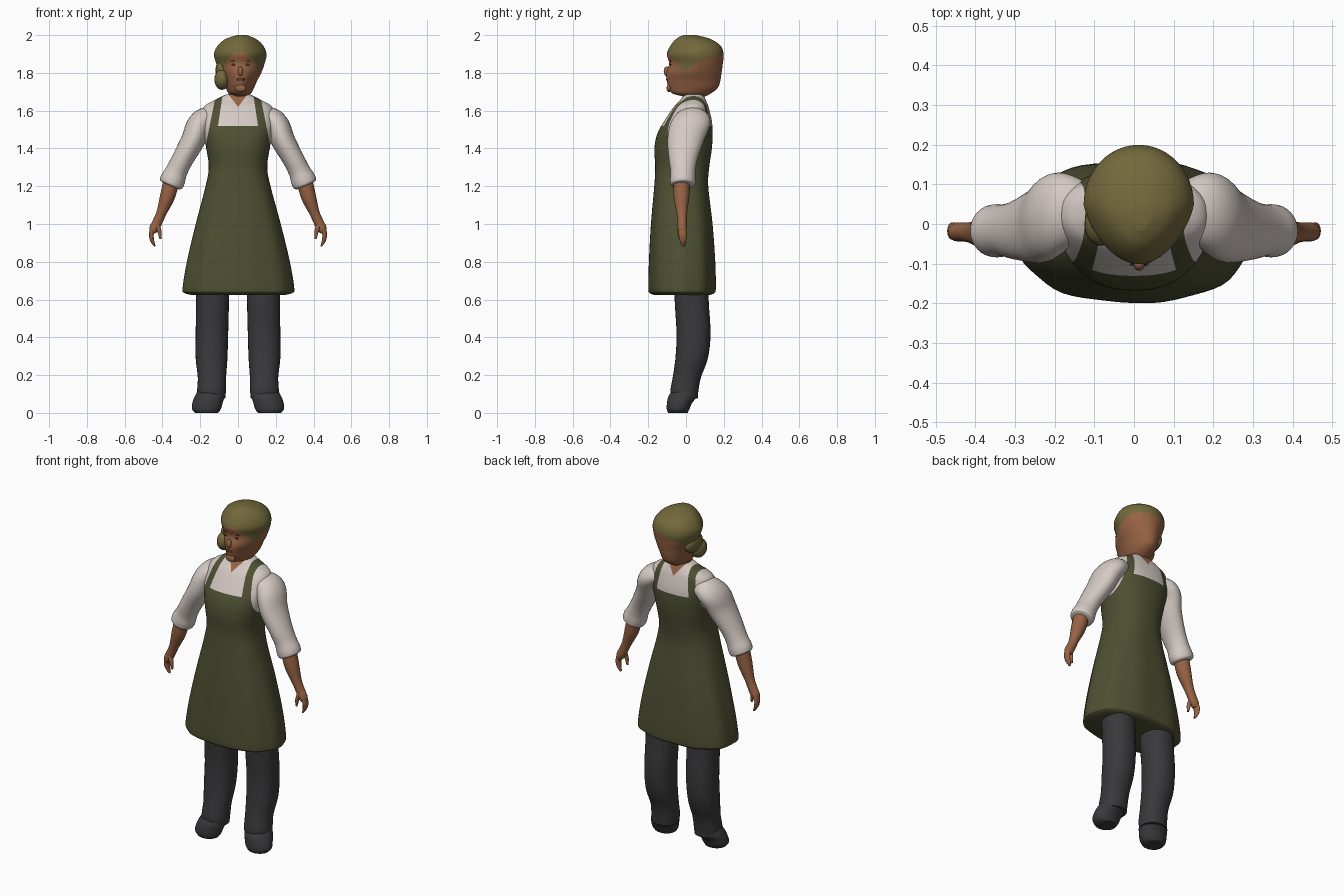
import bpy, bmesh
from math import sin, cos, pi, copysign
from mathutils import Vector
from mathutils.bvhtree import BVHTree

if "Cube" in bpy.data.objects:
    bpy.data.objects.remove(bpy.data.objects["Cube"], do_unlink=True)


def material(name, rgb):
    m = bpy.data.materials.new(name)
    m.use_nodes = True
    m.diffuse_color = (*rgb, 1)
    bsdf = m.node_tree.nodes["Principled BSDF"]
    bsdf.inputs["Base Color"].default_value = (*rgb, 1)
    bsdf.inputs["Roughness"].default_value = 0.9
    return m


SKIN = material("warm_skin", (0.31, 0.125, 0.058))
DARK = material("dark_skin", (0.12, 0.045, 0.025))
SCARF = material("olive_scarf", (0.17, 0.14, 0.045))
SHIRT = material("off_white_shirt", (0.66, 0.59, 0.55))
APRON = material("green_apron", (0.075, 0.08, 0.032))
CLOTH = material("charcoal_cloth", (0.041, 0.041, 0.044))


def smooth_path(keys, steps):
    """Catmull-Rom interpolation of section tuples."""
    out = []
    for i in range(len(keys) - 1):
        p0, p1, p2, p3 = (keys[min(max(i + k, 0), len(keys) - 1)] for k in (-1, 0, 1, 2))
        for s in range(steps):
            t = s / steps
            out.append([b + 0.5 * t * (c - a + t * (2 * a - 5 * b + 4 * c - d + t * (3 * (b - c) + d - a)))
                        for a, b, c, d in zip(p0, p1, p2, p3)])
    return out + [list(keys[-1])]


def loft(keys, side=1, level=True, sides=32, steps=5, power=2.0, taper=0.0, fold=None):
    """Tube through sections (x, y, z, half width, half depth)."""
    bm = bmesh.new()
    path = smooth_path(keys, steps)
    rings = []
    for i, (x, y, z, w, d) in enumerate(path):
        across = Vector((1, 0, 0))
        if not level:
            a, b = path[max(i - 1, 0)], path[min(i + 1, len(path) - 1)]
            across = Vector((a[2] - b[2], 0, b[0] - a[0])).normalized()
        ring = []
        for k in range(sides):
            t = 2 * pi * k / sides
            c, s = cos(t), sin(t)
            u = copysign(abs(c) ** (2 / power), c) * w * (1 + taper * min(s, 0))
            v = copysign(abs(s) ** (2 / power), s) * d
            f = fold(t, z) if fold else 1
            p = Vector((x, y, z)) + across * u * f + Vector((0, v * f, 0))
            ring.append(bm.verts.new((p.x * side, p.y, p.z)))
        rings.append(ring)
    for r0, r1 in zip(rings, rings[1:]):
        for k in range(sides):
            n = (k + 1) % sides
            bm.faces.new((r0[k], r0[n], r1[n], r1[k]))
    bm.faces.new(rings[0])
    bm.faces.new(rings[-1])
    bmesh.ops.recalc_face_normals(bm, faces=bm.faces)
    return bm


def cut(bm, point, normal):
    bmesh.ops.bisect_plane(bm, geom=bm.verts[:] + bm.edges[:] + bm.faces[:],
                           plane_co=point, plane_no=normal, dist=1e-5)


def finish(name, bm, mats, rule=None):
    if rule:
        for f in bm.faces:
            f.material_index = rule(f.calc_center_median())
    mesh = bpy.data.meshes.new(name)
    bm.to_mesh(mesh)
    bm.free()
    ob = bpy.data.objects.new(name, mesh)
    bpy.context.collection.objects.link(ob)
    for m in mats:
        mesh.materials.append(m)
    bpy.ops.object.select_all(action="DESELECT")
    ob.select_set(True)
    bpy.context.view_layer.objects.active = ob
    bpy.ops.object.shade_smooth_by_angle(angle=1.1)
    return ob


def ellipsoid(name, centre, radii, mat):
    bm = bmesh.new()
    bmesh.ops.create_uvsphere(bm, u_segments=20, v_segments=12, radius=1)
    bmesh.ops.scale(bm, vec=radii, verts=bm.verts)
    bmesh.ops.translate(bm, vec=centre, verts=bm.verts)
    return finish(name, bm, [mat])


# Torso with all-round apron, bib and shoulder straps
def skirt_fold(t, z):
    fade = max(0, min(1, (1.25 - z) / 0.4))
    return 1 + 0.012 * fade * cos(9 * t + 0.6)


torso = loft([(0, -.02, .625, .25, .15), (0, -.02, .635, .285, .17), (0, -.02, .66, .295, .178),
              (0, -.02, .8, .272, .175), (0, -.022, 1.0, .225, .163), (0, -.025, 1.2, .172, .143),
              (0, -.02, 1.3, .155, .143), (0, -.015, 1.4, .168, .152), (0, -.005, 1.48, .185, .146),
              (0, .012, 1.55, .195, .124), (0, .027, 1.62, .18, .092), (0, .037, 1.655, .125, .068),
              (0, .04, 1.685, .066, .052)],
             sides=64, steps=6, power=2.35, fold=skirt_fold)
cut(torso, (0, 0, 1.52), (0, 0, 1))
cut(torso, (0, 0, 1.41), (0, 0, 1))
for s in (-1, 1):
    cut(torso, (s * .085, 0, 1.66), (s, 0, .15))
    cut(torso, (s * .122, 0, 1.66), (s, 0, .2))
    cut(torso, (0, 0, 1.62), (-s * 1.3, 0, 1))


def torso_colour(p):
    x = abs(p.x)
    inner, outer = .085 + .15 * (1.66 - p.z), .122 + .2 * (1.66 - p.z)
    if p.z < 1.41 or (x < outer and (p.z < 1.52 or x > inner)):
        return 1
    return 2 if p.z - 1.62 > 1.3 * x else 0


finish("torso_and_apron", torso, [SHIRT, APRON, SKIN], torso_colour)

# Arms and legs, mirrored
for s, tag in ((1, "left"), (-1, "right")):
    finish(tag + "_sleeve", loft(
        [(.10, .035, 1.565, .045, .06), (.165, .033, 1.557, .062, .092), (.207, .02, 1.52, .066, .106),
         (.24, -.002, 1.44, .063, .096), (.295, -.015, 1.34, .057, .075), (.325, -.016, 1.28, .058, .066),
         (.345, -.017, 1.235, .066, .067), (.355, -.017, 1.21, .062, .064), (.358, -.017, 1.203, .045, .05)],
        s, False, steps=6), [SHIRT])
    finish(tag + "_forearm", loft(
        [(.345, -.022, 1.26, .042, .045), (.372, -.024, 1.15, .04, .042), (.405, -.022, 1.06, .027, .028),
         (.427, -.02, 1.01, .026, .024), (.445, -.02, .975, .025, .024), (.453, -.02, .955, .016, .018)],
        s, False, sides=20), [SKIN])
    finish(tag + "_fingers", loft(
        [(.445, -.02, .985, .018, .022), (.458, -.018, .95, .013, .022), (.455, -.016, .915, .011, .018),
         (.44, -.014, .882, .004, .008)], s, False, sides=16), [SKIN])
    finish(tag + "_thumb", loft(
        [(.43, -.03, 1.0, .014, .014), (.416, -.034, .96, .011, .012), (.411, -.034, .92, .005, .006)],
        s, False, sides=12), [SKIN])
    finish(tag + "_trouser_leg", loft(
        [(.135, .03, .76, .085, .09), (.135, .03, .6, .087, .09), (.138, .04, .42, .086, .09),
         (.14, .03, .29, .084, .086), (.138, .005, .19, .075, .075), (.14, -.008, .12, .076, .074),
         (.14, -.008, .075, .072, .07)], s, power=2.2), [CLOTH])
    finish(tag + "_shoe", loft(
        [(.145, -.01, .13, .06, .05), (.15, -.018, .09, .078, .074), (.162, -.035, .05, .08, .066),
         (.167, -.042, .02, .076, .06), (.166, -.043, 0, .06, .052)], s), [CLOTH])

# Neck and head, the upper head wrapped in the scarf
finish("neck", loft([(.005, .04, 1.6, .055, .05), (.006, .035, 1.67, .056, .052),
                     (.01, .03, 1.74, .062, .07)], sides=24), [SKIN])
head = loft([(.01, .05, 1.672, .03, .045), (.01, .03, 1.69, .058, .1), (.01, .038, 1.72, .075, .13),
             (.012, .04, 1.76, .09, .142), (.015, .042, 1.8, .108, .146), (.013, .053, 1.85, .128, .142),
             (.012, .049, 1.9, .139, .15), (.013, .05, 1.945, .12, .132), (.015, .038, 1.98, .08, .09),
             (.02, .02, 2.0, .025, .035)], sides=48, steps=6, taper=.22)
scarf_planes = [(Vector((0, 0, 1.79)), Vector((0, 1.2, 1))),
                (Vector((0, 0, 1.79)), Vector((-.25, -.45, 1)))]
for co, no in scarf_planes:
    cut(head, co, no)
surface = BVHTree.FromBMesh(head)
finish("head", head, [SKIN, SCARF],
       lambda p: int(all((p - co).dot(no) > 0 for co, no in scarf_planes)))
ellipsoid("scarf_knot", (-.085, .0, 1.765), (.04, .055, .055), SCARF)
ellipsoid("scarf_side", (-.085, .05, 1.815), (.034, .075, .055), SCARF)


# Face details set on the skin surface
def on_face(name, x, z, radii, mat):
    hit = surface.ray_cast(Vector((x, -1, z)), Vector((0, 1, 0)))[0]
    ellipsoid(name, hit, radii, mat)


FACE_X = .013
on_face("nose", FACE_X, 1.808, (.014, .016, .026), SKIN)
on_face("chin", FACE_X, 1.718, (.03, .012, .02), SKIN)
on_face("lips", FACE_X, 1.765, (.024, .004, .006), DARK)
for s, tag in ((1, "left"), (-1, "right")):
    on_face(tag + "_eye", FACE_X + s * .034, 1.843, (.013, .004, .005), DARK)
    on_face(tag + "_brow", FACE_X + s * .036, 1.862, (.018, .004, .003), DARK)
